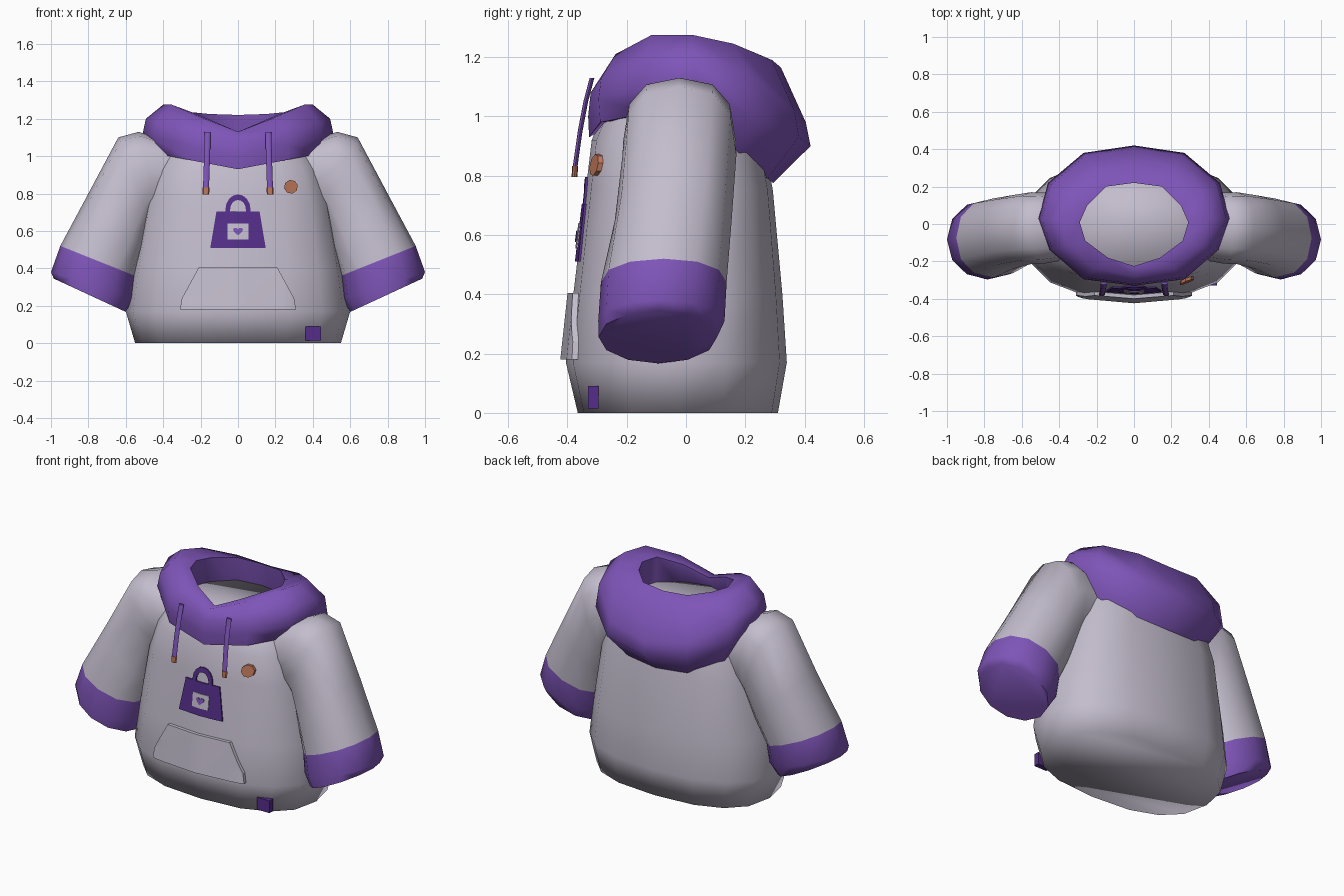
import bpy
import bmesh
import math
from mathutils import Vector
from mathutils.bvhtree import BVHTree

cube = bpy.data.objects.get("Cube")
if cube:
    bpy.data.objects.remove(cube, do_unlink=True)


def material(name, rgb):
    m = bpy.data.materials.new(name)
    m.use_nodes = True
    col = (*rgb, 1)
    m.diffuse_color = col
    m.node_tree.nodes["Principled BSDF"].inputs["Base Color"].default_value = col
    return m


GREY = material("pale grey cloth", (0.55, 0.51, 0.61))
PURPLE = material("purple cloth", (0.21, 0.09, 0.48))
DARK = material("dark purple print", (0.09, 0.027, 0.25))
COPPER = material("copper", (0.5, 0.18, 0.1))


def finish(name, bm, mats, angle=40):
    bmesh.ops.recalc_face_normals(bm, faces=bm.faces)
    me = bpy.data.meshes.new(name)
    bm.to_mesh(me)
    bm.free()
    ob = bpy.data.objects.new(name, me)
    bpy.context.collection.objects.link(ob)
    for m in mats:
        me.materials.append(m)
    bpy.ops.object.select_all(action="DESELECT")
    ob.select_set(True)
    bpy.context.view_layer.objects.active = ob
    bpy.ops.object.shade_smooth_by_angle(angle=math.radians(angle))


def loft(rings, closed=False, split=None):
    """Skin a row of rings; faces from ring number 'split' on get the second material."""
    bm = bmesh.new()
    vs = [[bm.verts.new(p) for p in r] for r in rings]
    count, n = len(vs), len(vs[0])
    for i in range(count if closed else count - 1):
        a, b = vs[i], vs[(i + 1) % count]
        for k in range(n):
            f = bm.faces.new((a[k], a[(k + 1) % n], b[(k + 1) % n], b[k]))
            f.material_index = int(split is not None and i >= split)
    if not closed:
        bm.faces.new(vs[0])
        bm.faces.new(vs[-1]).material_index = int(split is not None)
    return bm


def rounded(n, power):
    """Unit superellipse points."""
    out = []
    for k in range(n):
        a = 2 * math.pi * k / n
        out.append([math.copysign(abs(t) ** (2 / power), t) for t in (math.cos(a), math.sin(a))])
    return out


# Body: z, half width, front y, back y, squareness
body_rings = []
for z, rx, y0, y1, power in [(0, .55, -.365, .31, 2.5), (.17, .60, -.405, .34, 2.4),
                             (.4, .565, -.38, .325, 2.5), (.75, .50, -.338, .293, 2.8),
                             (.92, .45, -.318, .26, 2.8), (1.0, .41, -.285, .25, 2.6),
                             (1.08, .36, -.25, .27, 2)]:
    body_rings.append([(c * rx, (y0 + y1) / 2 + s * (y1 - y0) / 2, z)
                       for c, s in rounded(16, power)])
bm = loft(body_rings)
bmesh.ops.recalc_face_normals(bm, faces=bm.faces)
surface = BVHTree.FromBMesh(bm)
finish("body", bm, [GREY], 110)

# Sleeves with cuffs: outer x z, inner x z, centre y, half depth, squareness
sleeve_rings = [(.36, 1.07, .36, .74, -.02, .17, 2.6), (.53, 1.13, .43, .70, -.022, .19, 2.6),
                (.64, 1.10, .46, .64, -.022, .192, 2.6), (.80, .80, .50, .50, -.043, .197, 2.4),
                (.95, .52, .55, .36, -.075, .212, 2.2), (1.0, .38, .56, .24, -.083, .213, 2.1),
                (.985, .345, .60, .167, -.095, .2, 2)]
for side, label in ((1, "left"), (-1, "right")):
    rings = []
    for ox, oz, ix, iz, yc, hy, power in sleeve_rings:
        rings.append([(side * ((ox + ix) / 2 + c * (ox - ix) / 2), yc + s * hy,
                       (oz + iz) / 2 + c * (oz - iz) / 2) for c, s in rounded(12, power)])
    finish(label + "_sleeve", loft(rings, split=4), [GREY, PURPLE], 60)

# Hood: outer x y, inner x y, heights (inner rim, crest, shoulder, widest, lower edge), spread
half = [((0, -.33), (0, -.225), (1.13, 1.13, 1.08, 1.0, .93), .97),
        ((.27, -.295), (.14, -.18), (1.19, 1.21, 1.13, 1.06, .98), .95),
        ((.45, -.14), (.26, -.09), (1.24, 1.275, 1.18, 1.1, 1.01), .85),
        ((.51, .03), (.29, .01), (1.24, 1.275, 1.2, 1.12, .99), .65),
        ((.46, .22), (.25, .10), (1.235, 1.245, 1.14, 1.0, .86), .6),
        ((.27, .38), (.15, .20), (1.225, 1.19, 1.02, .93, .79), .42),
        ((0, .42), (0, .22), (1.22, 1.165, .98, .9, .775), .37)]
mirrored = [((-o[0], o[1]), (-i[0], i[1]), h, s) for o, i, h, s in half[-2:0:-1]]
rings = []
for outer, inner, heights, spread in half + mirrored:
    o, i = Vector(outer), Vector(inner)
    section = [(.1, 1.0)] + list(zip((0, .5, .92, 1, spread), heights))
    rings.append([(*i.lerp(o, t), z) for t, z in section])
finish("hood", loft(rings, closed=True), [PURPLE], 65)


def plate(name, polygons, mat, lift, thick):
    """Flat outline in x and z, laid over the front of the body."""
    bm = bmesh.new()
    for poly in polygons:
        bm.faces.new([bm.verts.new((x, 0, z)) for x, z in poly])
    bmesh.ops.remove_doubles(bm, verts=bm.verts, dist=1e-4)
    for axis, lo, hi in ((0, -10, 11), (2, 0, 25)):
        for k in range(lo, hi):
            at, no = Vector(), Vector()
            at[axis], no[axis] = k * .04, 1
            bmesh.ops.bisect_plane(bm, geom=bm.verts[:] + bm.edges[:] + bm.faces[:],
                                   plane_co=at, plane_no=no)
    for v in bm.verts:
        hit = surface.ray_cast(Vector((v.co.x, -2, v.co.z)), Vector((0, 1, 0)))[0]
        v.co.y = (hit.y if hit else -.3) - lift
    bmesh.ops.triangulate(bm, faces=bm.faces)
    new = bmesh.ops.extrude_face_region(bm, geom=bm.faces[:], use_keep_orig=True)["geom"]
    for v in new:
        if isinstance(v, bmesh.types.BMVert):
            v.co.y += thick
    finish(name, bm, [mat], 30)


def box(x0, x1, z0, z1):
    return [(x0, z0), (x1, z0), (x1, z1), (x0, z1)]


def arc(r, k, n):
    a = math.pi * k / n
    return (r * math.cos(a), .715 + r * 1.2 * math.sin(a))


# Front pocket
plate("front_pocket", [[(-.31, .18), (.31, .18), (.30, .24), (.21, .405),
                        (-.21, .405), (-.30, .24)]], GREY, .02, .03)

# Printed bag with handle, window and heart
plate("bag_print", [[(-.148, .51), (.148, .51), (.115, .705), (-.115, .705)]], DARK, .008, .009)
n = 8
handle = [[arc(.067, k, n), arc(.067, k + 1, n), arc(.042, k + 1, n), arc(.042, k, n)]
          for k in range(n)]
for s in (-1, 1):
    handle.append(box(*sorted((s * .042, s * .067)), .7, .715))
plate("bag_handle", handle, DARK, .008, .009)
plate("bag_window", [box(-.055, .055, .555, .64)], GREY, .012, .005)
heart = []
for k in range(16):
    t = 2 * math.pi * k / 16
    heart.append((.0017 * 16 * math.sin(t) ** 3,
                  .6 + .0015 * (13 * math.cos(t) - 5 * math.cos(2 * t) - 2 * math.cos(3 * t))))
plate("bag_heart", [heart], PURPLE, .016, .005)

# Chest badge
plate("chest_badge", [[(.283 + .037 * math.cos(k * math.pi / 4 + .2),
                        .836 + .037 * math.sin(k * math.pi / 4 + .2)) for k in range(8)]],
      COPPER, .016, .02)

# Hem tag
finish("hem_tag", loft([[(x, y, z) for x, z in box(.36, .445, .015, .09)] for y in (-.33, -.295)]),
       [DARK])


def cord(name, points, rx, ry, mat):
    rings = [[(x + rx * math.cos(k * math.pi / 4), y + ry * math.sin(k * math.pi / 4), z)
              for k in range(8)] for x, y, z in points]
    finish(name, loft(rings), [mat])


# Drawstrings with metal tips
for s, label in ((1, "left"), (-1, "right")):
    cord(label + "_drawstring", [(s * .162, -.317, 1.13), (s * .164, -.338, 1.05),
                                 (s * .167, -.357, .95), (s * .171, -.374, .83)],
         .016, .008, PURPLE)
    cord(label + "_drawstring_tip", [(s * .171, -.374, .832), (s * .172, -.376, .795)],
         .018, .01, COPPER)
